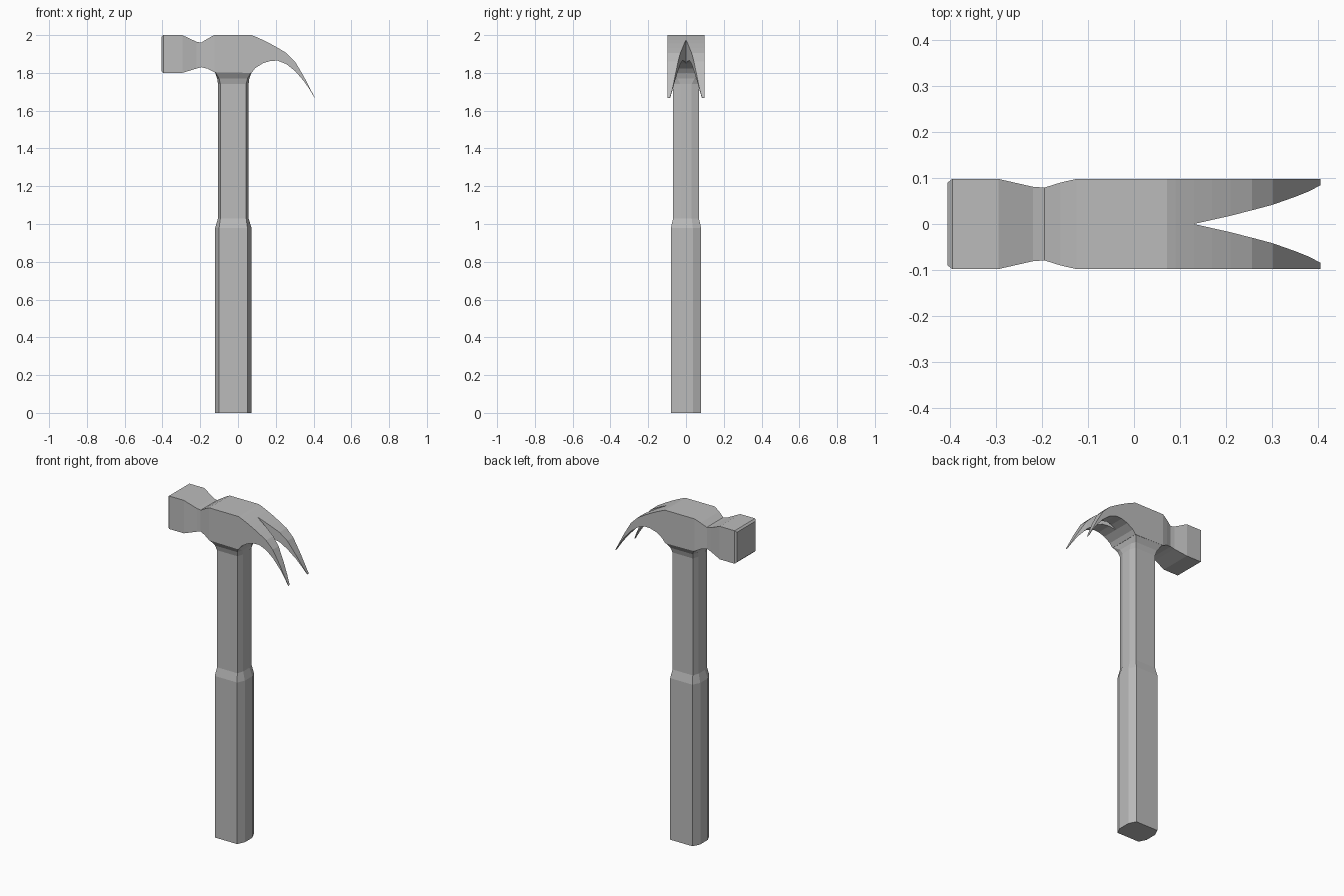
import bpy
import bmesh

cube = bpy.data.objects.get("Cube")
if cube:
    bpy.data.objects.remove(cube, do_unlink=True)

# One plain grey for the whole tool
grey = bpy.data.materials.new("plain grey")
grey.use_nodes = True
colour = (0.5, 0.5, 0.5, 1)
grey.diffuse_color = colour
grey.node_tree.nodes["Principled BSDF"].inputs["Base Color"].default_value = colour


def finish(bm, name):
    bmesh.ops.remove_doubles(bm, verts=bm.verts, dist=0.0005)
    bmesh.ops.recalc_face_normals(bm, faces=bm.faces)
    mesh = bpy.data.meshes.new(name)
    bm.to_mesh(mesh)
    bm.free()
    mesh.materials.append(grey)
    obj = bpy.data.objects.new(name, mesh)
    bpy.context.collection.objects.link(obj)
    return obj


def loft(name, sections):
    """Stack eight-sided sections: z, centre x, half x, flat half x, half y, flat half y."""
    bm = bmesh.new()
    rings = []
    for z, cx, hx, fx, hy, fy in sections:
        quarter = [(hx, fy), (fx, hy)]
        outline = (quarter + [(-x, y) for x, y in reversed(quarter)]
                   + [(-x, -y) for x, y in quarter]
                   + [(x, -y) for x, y in reversed(quarter)])
        rings.append([bm.verts.new((cx + x, y, z)) for x, y in outline])
    for low, high in zip(rings, rings[1:]):
        for i in range(len(low)):
            j = (i + 1) % len(low)
            bm.faces.new((low[i], low[j], high[j], high[i]))
    bm.faces.new(rings[0][::-1])
    bm.faces.new(rings[-1])
    return finish(bm, name)


# Handle: thick grip, short step, slimmer shaft
loft("handle", [
    (0.0, -0.025, 0.096, 0.075, 0.08, 0.036),
    (0.98, -0.025, 0.096, 0.075, 0.08, 0.036),
    (1.03, -0.025, 0.081, 0.068, 0.068, 0.03),
    (1.75, -0.025, 0.081, 0.068, 0.068, 0.03),
])

# Collar flaring from the shaft into the head
loft("collar", [
    (1.74, -0.025, 0.081, 0.068, 0.068, 0.03),
    (1.77, -0.025, 0.085, 0.075, 0.077, 0.045),
    (1.803, -0.025, 0.097, 0.094, 0.098, 0.094),
])

# Head stations along x: x, top z, bottom z, half width, half slot
stations = [
    (-0.405, 1.99, 1.81, 0.09, 0),
    (-0.395, 2.0, 1.8, 0.098, 0),
    (-0.295, 2.0, 1.8, 0.098, 0),
    (-0.22, 1.965, 1.823, 0.081, 0),
    (-0.195, 1.96, 1.83, 0.079, 0),
    (-0.16, 1.982, 1.822, 0.09, 0),
    (-0.125, 2.0, 1.803, 0.098, 0),
    (0.072, 2.0, 1.80, 0.098, 0),
    (0.09, 1.993, 1.824, 0.098, 0),
    (0.13, 1.975, 1.85, 0.098, 0),
    (0.17, 1.955, 1.863, 0.098, 0.009),
    (0.21, 1.933, 1.865, 0.098, 0.018),
    (0.257, 1.905, 1.846, 0.098, 0.03),
    (0.302, 1.86, 1.81, 0.098, 0.042),
    (0.35, 1.778, 1.755, 0.098, 0.059),
    (0.38, 1.72, 1.711, 0.098, 0.071),
    (0.405, 1.672, 1.668, 0.098, 0.084),
]
bm = bmesh.new()
for side in (1, -1):
    rings = [[bm.verts.new((x, side * y, z)) for y, z in
              ((slot, top), (width, top), (width, bottom), (slot, bottom))]
             for x, top, bottom, width, slot in stations]
    for k in range(len(rings) - 1):
        a, b = rings[k], rings[k + 1]
        # the inner wall exists only along the claw slot
        walls = 4 if stations[k + 1][4] > 0 else 3
        for i in range(walls):
            j = (i + 1) % 4
            bm.faces.new((a[i], a[j], b[j], b[i]))
    bm.faces.new(rings[0])
    bm.faces.new(rings[-1])
finish(bm, "claw_head")
